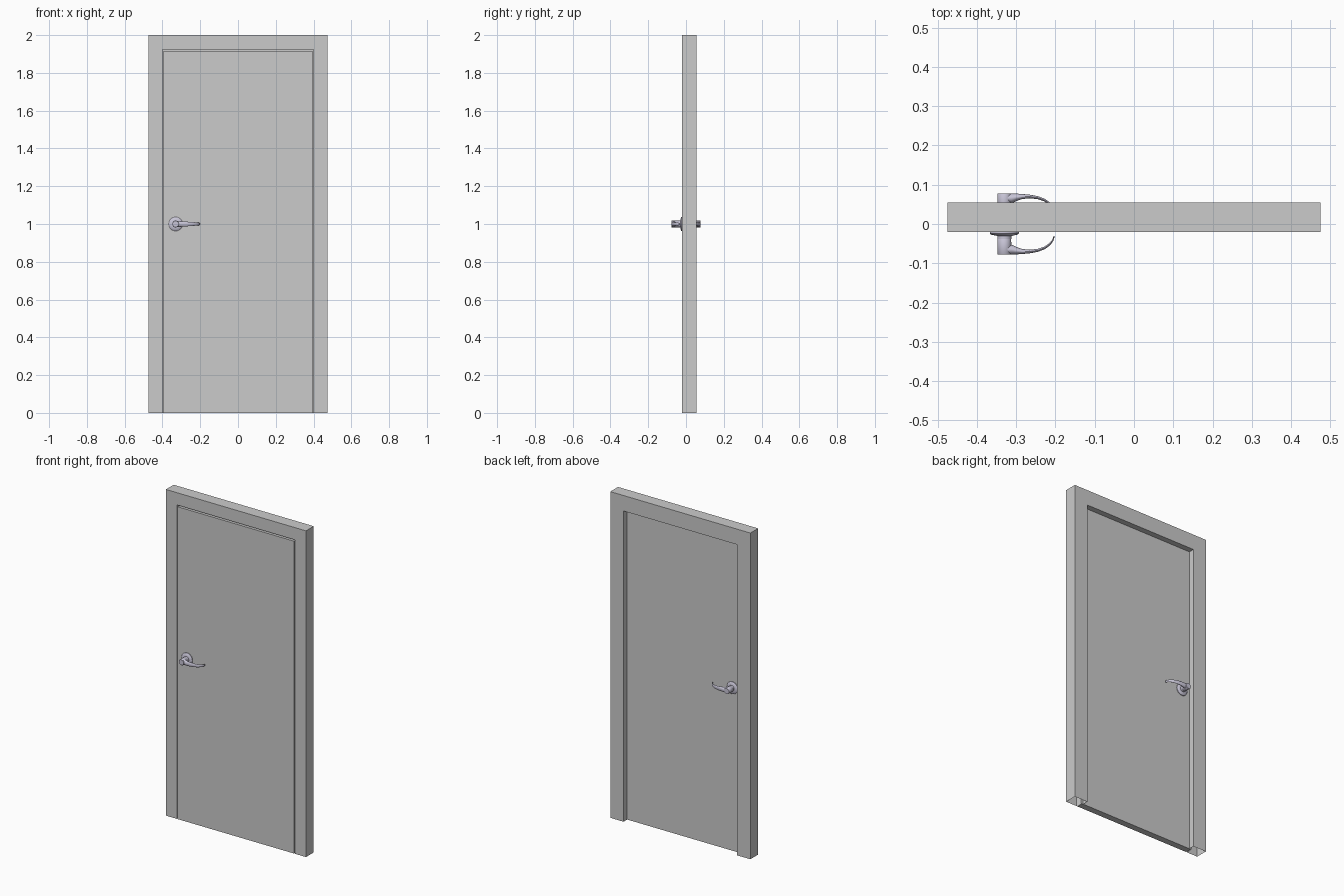
import bpy, bmesh, math
from mathutils import Vector

if "Cube" in bpy.data.objects:
    bpy.data.objects.remove(bpy.data.objects["Cube"])

metal = bpy.data.materials.new("satin_metal")
metal.diffuse_color = (0.58, 0.56, 0.68, 1)
metal.use_nodes = True
metal.node_tree.nodes["Principled BSDF"].inputs["Base Color"].default_value = metal.diffuse_color


def make_object(name, bm, material=None):
    bmesh.ops.recalc_face_normals(bm, faces=bm.faces)
    mesh = bpy.data.meshes.new(name)
    bm.to_mesh(mesh)
    bm.free()
    ob = bpy.data.objects.new(name, mesh)
    bpy.context.collection.objects.link(ob)
    if material:
        mesh.materials.append(material)
    return ob


def loft(bm, rings, close_ring=True, caps=True):
    """Bridge rings of points in order; optionally cap both ends."""
    loops = [[bm.verts.new(p) for p in ring] for ring in rings]
    n = len(loops[0])
    for a, b in zip(loops, loops[1:]):
        for i in range(n if close_ring else n - 1):
            j = (i + 1) % n
            bm.faces.new((a[i], a[j], b[j], b[i]))
    if caps:
        bm.faces.new(loops[0])
        bm.faces.new(loops[-1])


def finish_handle(ob):
    """Copy to the back of the door and smooth."""
    mirror = ob.modifiers.new("both_sides", 'MIRROR')
    mirror.use_axis = (False, True, False)
    bpy.ops.object.select_all(action='DESELECT')
    ob.select_set(True)
    bpy.context.view_layer.objects.active = ob
    bpy.ops.object.shade_smooth_by_angle(angle=math.radians(40))


# Frame: rebated section swept up, across and down, open at the floor
section = [(0.475, 2.0, -0.02), (0.475, 2.0, 0.055), (0.385, 1.905, 0.055),
           (0.385, 1.905, 0.02), (0.40, 1.925, 0.02), (0.40, 1.925, -0.02)]
stations = [(-1, 0), (-1, 1), (1, 1), (1, 0)]
bm = bmesh.new()
loft(bm, [[(s * x, y, top * z) for x, z, y in section] for s, top in stations],
     caps=False)
make_object("door_frame", bm)

# Door leaf, flush with the front of the frame
bm = bmesh.new()
bmesh.ops.create_cube(bm, size=1)
for v in bm.verts:
    v.co = (v.co.x * 0.79, v.co.y * 0.04, 0 if v.co.z < 0 else 1.915)
make_object("door_leaf", bm)


def turned(name, profile, segments=32):
    """Solid of revolution about the handle axis; profile is (radius, y)."""
    bm = bmesh.new()
    angles = [2 * math.pi * i / segments for i in range(segments)]
    loft(bm, [[(-0.33 + r * math.cos(a), y, 1 + r * math.sin(a)) for a in angles]
              for r, y in profile])
    finish_handle(make_object(name, bm, metal))


# Rose plate and turned hub of the handle
turned("handle_rose", [(0.037, -0.02), (0.037, -0.024), (0.034, -0.027),
                       (0.020, -0.030), (0.018, -0.030), (0.018, -0.038)])
turned("handle_hub", [(0.016, -0.036), (0.0175, -0.038), (0.018, -0.076),
                      (0.0165, -0.078)])

# Lever arm: ellipses along a curved path (x, y, half thickness, half height)
path = [(-0.330, -0.065, 0.012, 0.0165), (-0.312, -0.0655, 0.0125, 0.0155),
        (-0.300, -0.068, 0.0095, 0.0145), (-0.285, -0.070, 0.0065, 0.0135),
        (-0.265, -0.070, 0.0045, 0.012), (-0.245, -0.067, 0.0038, 0.0105),
        (-0.228, -0.061, 0.0032, 0.009), (-0.215, -0.052, 0.0026, 0.008),
        (-0.207, -0.042, 0.002, 0.007), (-0.203, -0.031, 0.0012, 0.0055)]
rings = []
for i, (x, y, t, h) in enumerate(path):
    a, b = path[max(i - 1, 0)], path[min(i + 1, len(path) - 1)]
    d = Vector((b[0] - a[0], b[1] - a[1], 0)).normalized()
    normal = Vector((-d.y, d.x, 0))
    rings.append([Vector((x, y, 1)) + normal * t * math.cos(k * math.pi / 10)
                  + Vector((0, 0, h * math.sin(k * math.pi / 10)))
                  for k in range(20)])
bm = bmesh.new()
loft(bm, rings)
finish_handle(make_object("handle_lever", bm, metal))
